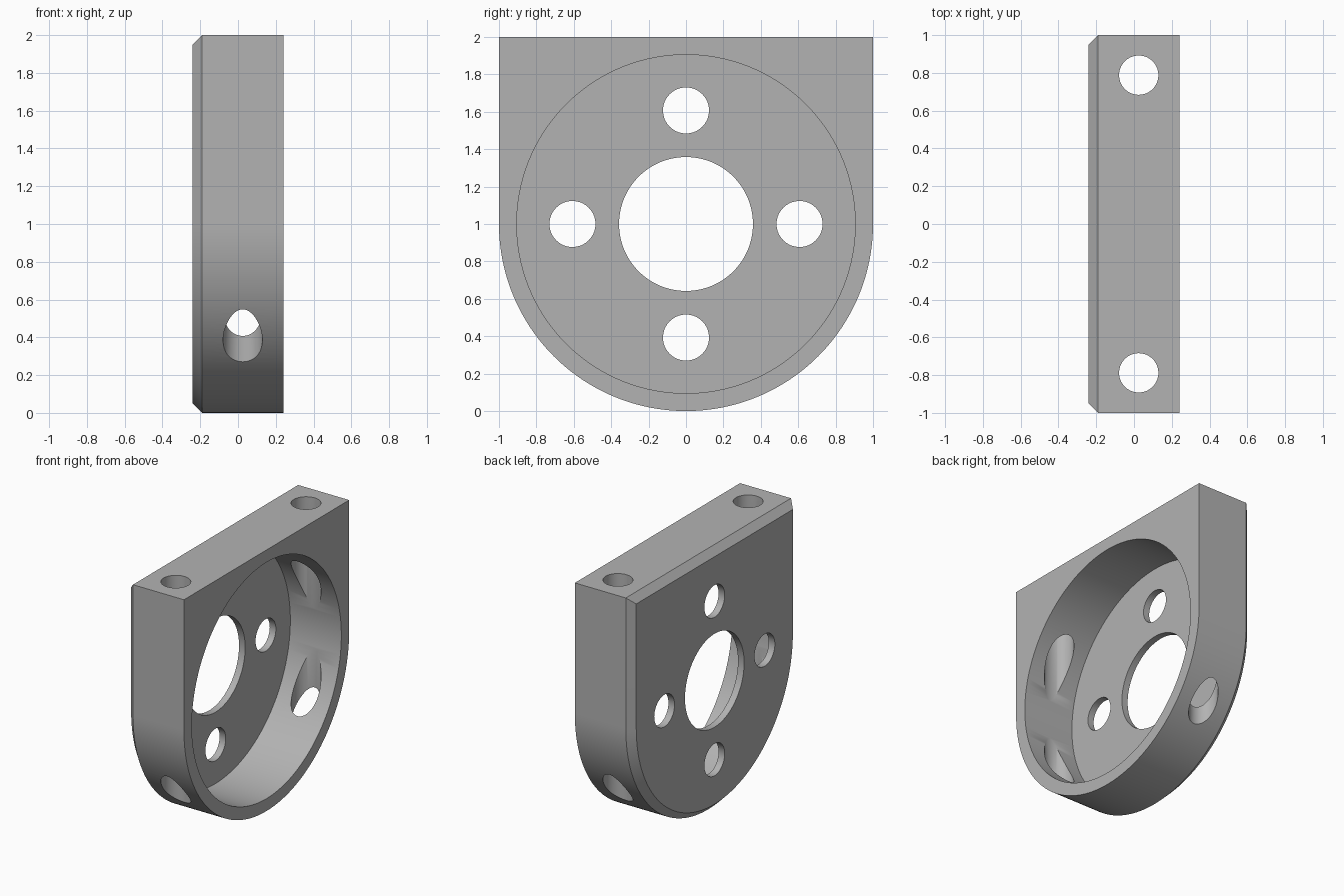
import bpy, bmesh, math

if "Cube" in bpy.data.objects:
    bpy.data.objects.remove(bpy.data.objects["Cube"], do_unlink=True)

HALF = 0.242      # half thickness of the block
FLOOR = -0.19     # pocket floor and start of the chamfer
CHAMFER = 0.052

grey = bpy.data.materials.new("plain_grey")
grey.use_nodes = True
colour = (0.45, 0.45, 0.45, 1)
grey.diffuse_color = colour
grey.node_tree.nodes["Principled BSDF"].inputs["Base Color"].default_value = colour


def outline(bm, x, inset, steps=96):
    """Square top with a half-round bottom, at one x position."""
    r = 1 - inset
    pts = [(r, 2 - inset)]
    for i in range(steps + 1):
        a = math.pi * i / steps
        pts.append((r * math.cos(a), 1 - r * math.sin(a)))
    pts.append((-r, 2 - inset))
    return [bm.verts.new((x, y, z)) for y, z in pts]


# Block with one chamfered side
bm = bmesh.new()
rings = [outline(bm, -HALF, CHAMFER), outline(bm, FLOOR, 0), outline(bm, HALF, 0)]
for a, b in zip(rings, rings[1:]):
    for i in range(len(a)):
        j = (i + 1) % len(a)
        bm.faces.new((a[i], a[j], b[j], b[i]))
bm.faces.new(rings[0])
bm.faces.new(rings[-1])
bmesh.ops.recalc_face_normals(bm, faces=bm.faces)
mesh = bpy.data.meshes.new("bracket_body")
bm.to_mesh(mesh)
bm.free()
body = bpy.data.objects.new("bracket_body", mesh)
bpy.context.collection.objects.link(body)
mesh.materials.append(grey)

cutters = []


def cut(name, radius, depth, location, along_x=True, sides=64):
    """Subtract a cylinder from the body."""
    turn = (0, math.pi / 2, 0) if along_x else (0, 0, 0)
    bpy.ops.mesh.primitive_cylinder_add(vertices=sides, radius=radius, depth=depth,
                                        location=location, rotation=turn)
    tool = bpy.context.object
    tool.name = name
    tool.hide_render = True
    tool.data.materials.append(grey)
    mod = body.modifiers.new(name, "BOOLEAN")
    mod.operation = "DIFFERENCE"
    mod.solver = "EXACT"
    mod.object = tool
    cutters.append(tool)


# Round pocket, centre bore and four face holes
cut("pocket_cutter", 0.905, 1, (FLOOR + 0.5, 0, 1), sides=160)
cut("bore_cutter", 0.358, 2, (0, 0, 1), sides=96)
for k in range(4):
    a = k * math.pi / 2
    cut("face_hole_cutter", 0.123, 2, (0, 0.607 * math.cos(a), 1 + 0.607 * math.sin(a)))

# Vertical mounting holes
for side in (-1, 1):
    cut("mounting_hole_cutter", 0.104, 3, (0.025, side * 0.788, 1), along_x=False)

# Apply the cuts and smooth the round walls
bpy.ops.object.select_all(action="DESELECT")
body.select_set(True)
bpy.context.view_layer.objects.active = body
for mod in list(body.modifiers):
    bpy.ops.object.modifier_apply(modifier=mod.name)
for tool in cutters:
    bpy.data.objects.remove(tool, do_unlink=True)
bpy.ops.object.shade_smooth_by_angle(angle=math.radians(30))
